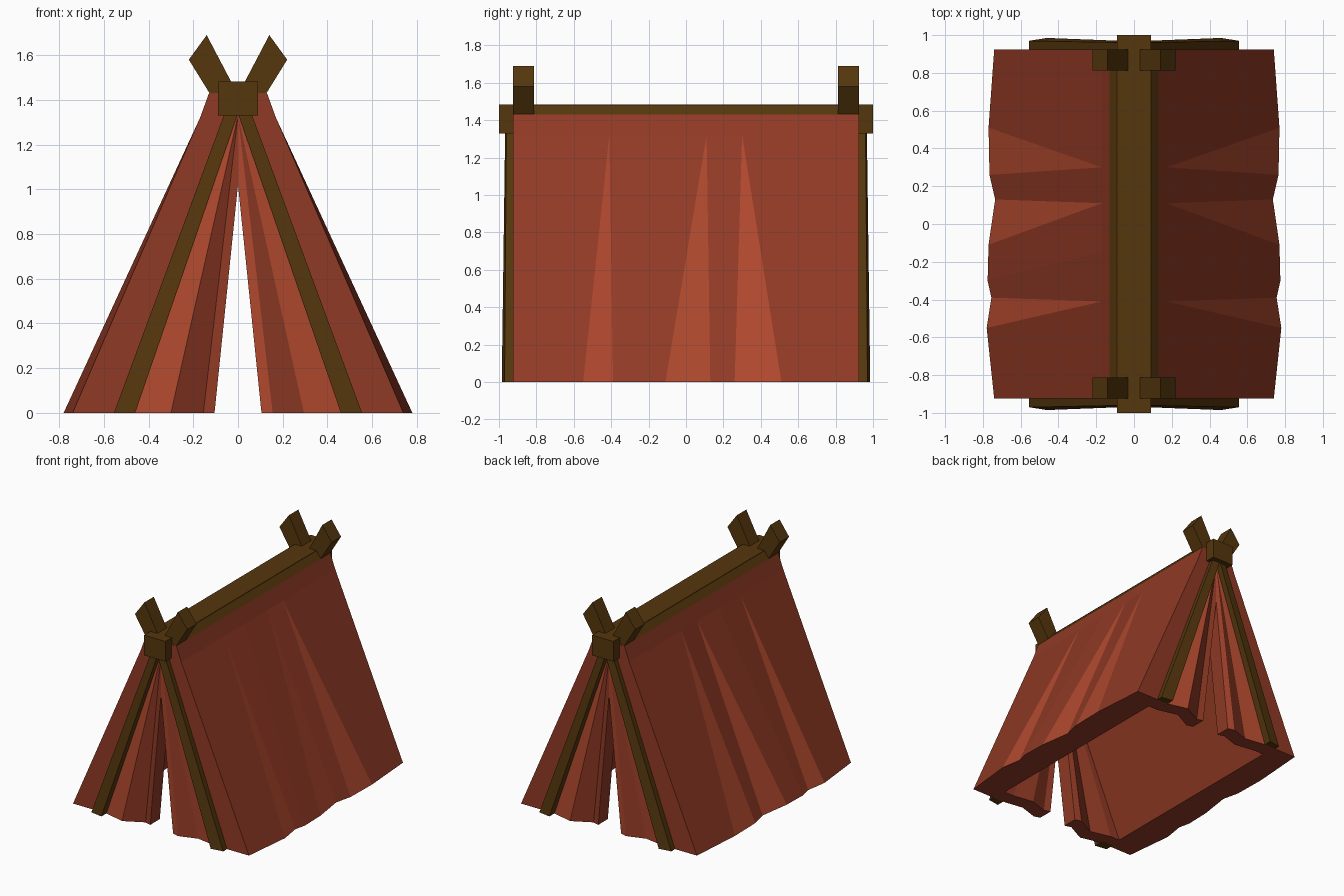
import bpy, bmesh

if "Cube" in bpy.data.objects:
    bpy.data.objects.remove(bpy.data.objects["Cube"])


def material(name, rgb):
    m = bpy.data.materials.new(name)
    m.diffuse_color = (*rgb, 1)
    m.use_nodes = True
    m.node_tree.nodes["Principled BSDF"].inputs["Base Color"].default_value = m.diffuse_color
    return m


RED = material("red_cloth", (0.28, 0.042, 0.018))
LIGHT = material("light_red_cloth", (0.43, 0.065, 0.027))
WOOD = material("brown_wood", (0.09, 0.037, 0.004))


def build(name, faces, mat, light=(), light_mat=None):
    """Make a mesh from faces given as lists of points, welding shared points."""
    bm, cache = bmesh.new(), {}
    for i, face in enumerate(list(faces) + list(light)):
        vs = []
        for p in face:
            k = tuple(round(c, 4) for c in p)
            if k not in cache:
                cache[k] = bm.verts.new(k)
            if cache[k] not in vs:
                vs.append(cache[k])
        if len(vs) > 2:
            bm.faces.new(vs).material_index = int(i >= len(faces))
    bmesh.ops.recalc_face_normals(bm, faces=bm.faces)
    me = bpy.data.meshes.new(name)
    bm.to_mesh(me)
    bm.free()
    me.materials.append(mat)
    if light_mat:
        me.materials.append(light_mat)
    ob = bpy.data.objects.new(name, me)
    bpy.context.collection.objects.link(ob)
    return ob


def strip(a, b):
    return [[a[i], a[i + 1], b[i + 1], b[i]] for i in range(len(a) - 1)]


def prism(name, a, b, mat):
    return build(name, [a, b] + strip(a + a[:1], b + b[:1]), mat)


def extrude_y(name, profile, y0, y1, mat):
    return prism(name, [(x, y0, z) for x, z in profile],
                 [(x, y1, z) for x, z in profile], mat)


END, INNER = 0.925, 0.81          # outer and inner end walls
IN_X, IN_Z = 0.54, 1.25           # inner wall foot and inner apex
faces, light = [], []

# Sloping cloth sides: (bottom y, bottom x, y where the fold meets the top)
hem = [(END, .74, END), (.51, .77, .30), (.26, .765, .30), (.13, .735, .11),
       (-.11, .77, .11), (-.30, .775, -.15), (-.39, .755, -.41),
       (-.55, .78, -.41), (-END, .74, -END)]
for s in (1, -1):
    low = [(s * x, y, 0) for y, x, t in hem]
    mid = [(s * .17, t, 1.32) for y, x, t in hem]
    for i, f in enumerate(strip(low, mid)):
        (light if i in (1, 3, 6) else faces).append(f)
    upper = []
    for p in mid:
        if p not in upper:
            upper.append(p)
    faces.append(upper + [(s * .13, -END, 1.43), (s * .13, END, 1.43)])
    inner = [(s * IN_X, -INNER, 0), (s * IN_X, INNER, 0)]
    faces.append(low + inner)
    faces.append(inner + [(0, INNER, IN_Z), (0, -INNER, IN_Z)])

# Pleated end flaps: (bottom x, depth) from the door edge outward, light panels
flaps = {-1: ([(.105, .905), (.155, .89), (.30, .965), (.46, .925)], (2,)),
         1: ([(.105, .93), (.155, .945), (.295, .90), (.46, .925)], (0, 2))}
for r in (1, -1):  # the back is the front turned half round
    def turn(x, y, z):
        return (r * x, r * y, z)
    for s, (pts, bright) in flaps.items():
        low = [turn(s * x, -y, 0) for x, y in pts] + [turn(s * .74, -END, 0)]
        top = ([turn(0, -END, 1.02)] + [turn(0, -END, 1.33)] * 3
               + [turn(s * .17, -END, 1.32)])
        low_in = [turn(s * x, .115 - y, 0) for x, y in pts] + [turn(s * IN_X, -INNER, 0)]
        top_in = [turn(0, -INNER, 1.02)] + [turn(0, -INNER, IN_Z)] * 4
        for i, f in enumerate(strip(low, top)):
            (light if i in bright else faces).append(f)
        faces += strip(low_in, top_in) + strip(low, low_in)
        faces.append([low[0], top[0], top_in[0], low_in[0]])
        faces.append([top[3], top[4], turn(s * .13, -END, 1.43), turn(0, -END, 1.43)])

# Cloth under the ridge
for s in (1, -1):
    faces.append([(0, -END, 1.43), (s * .13, -END, 1.43),
                  (s * .13, END, 1.43), (0, END, 1.43)])
build("tent_cloth", faces, RED, light, LIGHT)

# Ridge beam and its bevelled cap
extrude_y("ridge_beam", [(-.09, 1.33), (.09, 1.33), (.09, 1.483), (-.09, 1.483)],
          -1, 1, WOOD)
extrude_y("ridge_cap", [(-.13, 1.43), (.13, 1.43), (.09, 1.48), (-.09, 1.48)],
          -.92, .92, WOOD)

for e, end in ((-1, "front"), (1, "back")):
    for s, side in ((-1, "left"), (1, "right")):
        # Slanted pole lying on the end cloth
        base = [(.46, .985), (.555, .97), (.555, .90), (.46, .90)]
        tip = [(0, .967), (.06, .96), (.06, .90), (0, .90)]
        prism(f"{end}_{side}_pole", [(s * x, e * y, 0) for x, y in base],
              [(s * x, e * y, 1.34) for x, y in tip], WOOD)
        # Crossed pole tip above the ridge
        extrude_y(f"{end}_{side}_pole_tip",
                  [(s * x, z) for x, z in
                   ((.14, 1.69), (.22, 1.58), (.085, 1.362), (-.02, 1.385))],
                  e * .812, e * .924, WOOD)
